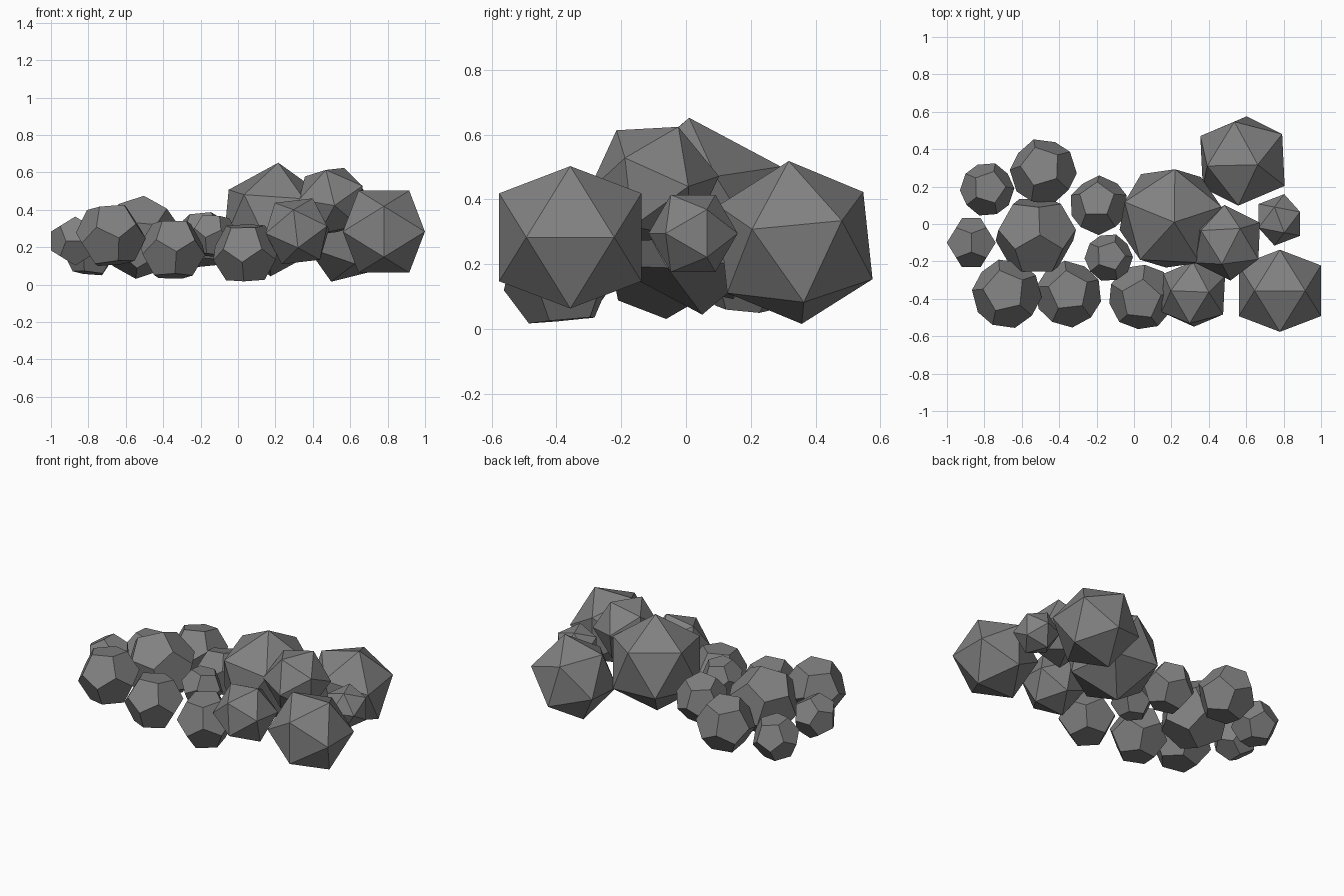
import bpy
import bmesh
from mathutils import Matrix, Vector

cube = bpy.data.objects.get("Cube")
if cube:
    bpy.data.objects.remove(cube, do_unlink=True)

# Single stone colour
GREY = (0.22, 0.22, 0.22, 1.0)
stone = bpy.data.materials.new("stone_grey")
stone.use_nodes = True
stone.diffuse_color = GREY
shader = stone.node_tree.nodes["Principled BSDF"]
shader.inputs["Base Color"].default_value = GREY
shader.inputs["Roughness"].default_value = 0.9


def frame(main, side):
    """Orthonormal frame with z along main and x leaning towards side."""
    z = Vector(main).normalized()
    side = Vector(side)
    x = (side - z * side.dot(z)).normalized()
    return Matrix((x, z.cross(x), z)).transposed()


def rock(name, sides, centre, radius, main, side):
    """Regular stone with 20 or 12 sides; main and side aim two neighbouring
    corners of the 20-sided form, or two neighbouring faces of the 12-sided."""
    bm = bmesh.new()
    bmesh.ops.create_icosphere(bm, subdivisions=1, radius=1.0)
    bm.edges.ensure_lookup_table()
    a, b = bm.edges[0].verts
    turn = frame(main, side) @ frame(a.co, b.co).transposed()
    if sides == 12:
        # The 12-sided form has a corner over each triangle of the other
        corners = [f.calc_center_median().normalized() for f in bm.faces]
        bm.clear()
        for co in corners:
            bm.verts.new(co)
        bmesh.ops.convex_hull(bm, input=bm.verts[:])
        bmesh.ops.dissolve_limit(bm, angle_limit=0.1, verts=bm.verts[:],
                                 edges=bm.edges[:])
    for v in bm.verts:
        v.co = turn @ v.co * radius
    bmesh.ops.recalc_face_normals(bm, faces=bm.faces[:])
    mesh = bpy.data.meshes.new(name)
    bm.to_mesh(mesh)
    bm.free()
    mesh.materials.append(stone)
    obj = bpy.data.objects.new(name, mesh)
    obj.location = centre
    bpy.context.collection.objects.link(obj)


# Larger 20-sided boulders on the left half
rock("boulder_middle", 20, (.195, .03, .348), .305, (.02, -.02, .3), (.05, 1, 0))
rock("boulder_back", 20, (.58, .337, .267), .265, (.22, -.13, .04), (.2, .15, .065))
rock("boulder_front", 20, (.78, -.357, .283), .258, (1, 0, 1.618), (-1, 0, 1.618))
rock("boulder_top", 20, (.5, -.1, .447), .204, (-.03, -.115, .167), (.06, .06, .183))
rock("boulder_small", 20, (.777, .022, .295), .14, (.795, .304, .526), (.795, -.607, 0))
rock("boulder_inner", 20, (.317, -.375, .285), .195, (.08, .01, .17), (0, .165, .09))

# Smaller 12-sided stones on the right half
rock("stone_back_outer", 12, (-.785, .185, .177), .146, (.1, .1, 1), (-.3, -1, 0))
rock("stone_back", 12, (-.485, .28, .225), .18, (-.1, .2, 1), (.3, -1, 0))
rock("stone_back_inner", 12, (-.187, .1, .24), .16, (-.1, .25, 1), (0, -1, 0))
rock("stone_large", 12, (-.525, -.06, .253), .223, (.08, -.6, .79), (.6, .31, .74))
rock("stone_outer", 12, (-.87, -.1, .233), .14, (-.85, .526, 0), (-.85, -.526, 0))
rock("stone_front_outer", 12, (-.68, -.373, .263), .188, (-.1, .1, 1), (.2, -1, .4))
rock("stone_front", 12, (-.35, -.375, .187), .18, (.1, -.82, .56), (0, .1, 1))
rock("stone_pebble", 12, (-.135, -.18, .26), .13, (.1, .1, 1), (-.3, -1, .2))
rock("stone_front_inner", 12, (.04, -.39, .17), .18, (-.1, -.9, .35), (0, .1, 1))
